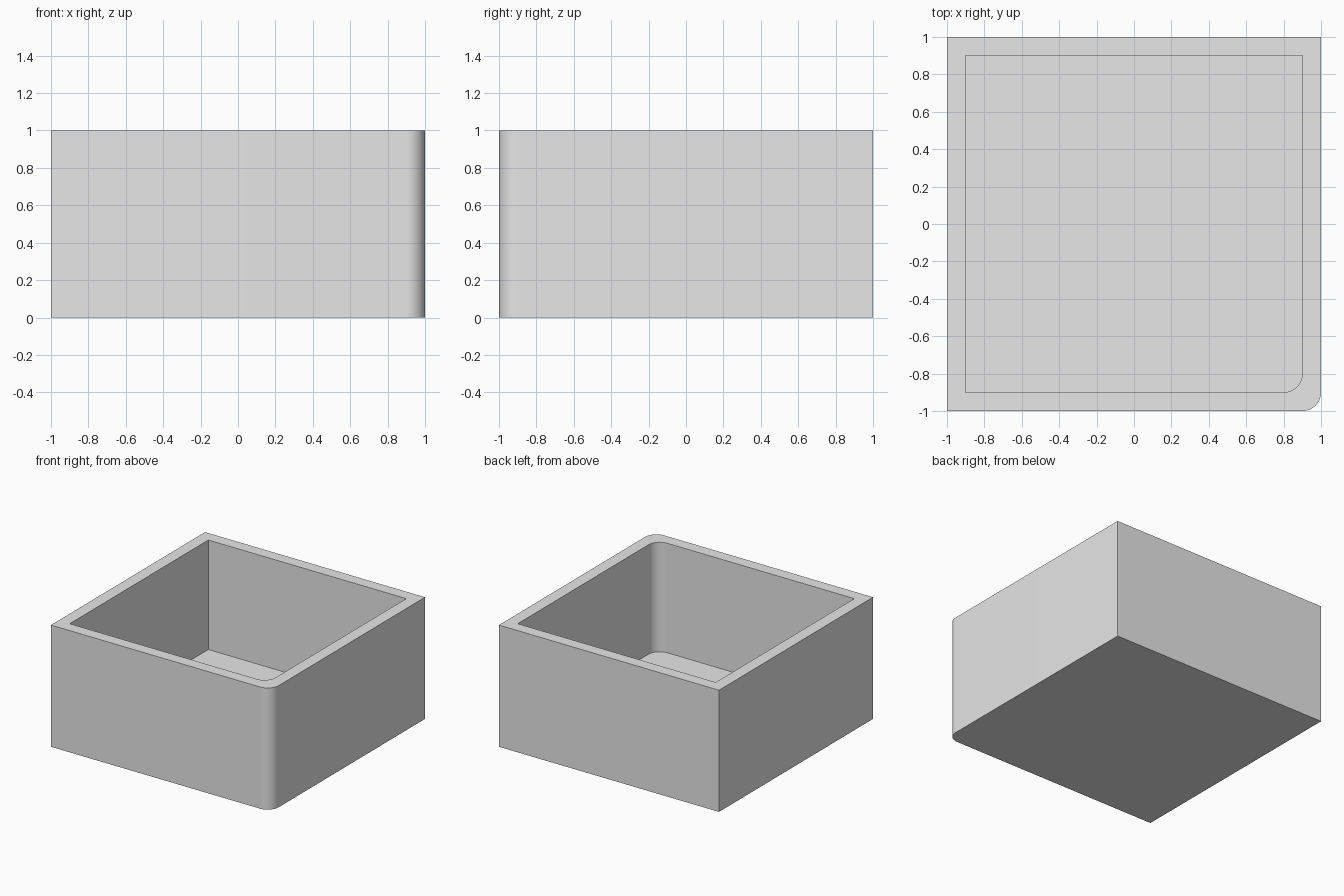
import bpy, bmesh, math

# Remove the default cube
default = bpy.data.objects.get("Cube")
if default:
    bpy.data.objects.remove(default, do_unlink=True)

HEIGHT, WALL, RADIUS, STEPS = 1.0, 0.1, 0.1, 16

# Plain grey material
grey = bpy.data.materials.new("plain_grey")
grey.use_nodes = True
colour = (0.8, 0.8, 0.8, 1.0)
grey.diffuse_color = colour
grey.node_tree.nodes["Principled BSDF"].inputs["Base Color"].default_value = colour


def outline(half):
    """Square with only the front left corner rounded, counter-clockwise."""
    c = half - RADIUS
    points = [(half, half), (-half, half), (-half, -half)]
    for i in range(STEPS + 1):
        a = math.pi / 2 * (i / STEPS - 1)
        points.append((c + RADIUS * math.cos(a), -c + RADIUS * math.sin(a)))
    return points


bm = bmesh.new()


def ring(half, z):
    return [bm.verts.new((x, y, z)) for x, y in outline(half)]


# Rings run up the outside, over the rim and down to the inner floor
rings = [ring(1, 0), ring(1, HEIGHT), ring(1 - WALL, HEIGHT), ring(1 - WALL, WALL)]
for low, high in zip(rings, rings[1:]):
    for i in range(len(low)):
        j = (i + 1) % len(low)
        bm.faces.new((low[i], low[j], high[j], high[i]))

# Underside and inner floor
bm.faces.new(rings[0][::-1])
bm.faces.new(rings[-1])
bmesh.ops.recalc_face_normals(bm, faces=bm.faces)

mesh = bpy.data.meshes.new("open_box")
bm.to_mesh(mesh)
bm.free()
mesh.materials.append(grey)
box = bpy.data.objects.new("open_box", mesh)
bpy.context.collection.objects.link(box)

# Smooth the rounded corner, keep the other edges sharp
bpy.ops.object.select_all(action='DESELECT')
box.select_set(True)
bpy.context.view_layer.objects.active = box
bpy.ops.object.shade_smooth_by_angle(angle=math.radians(30))
